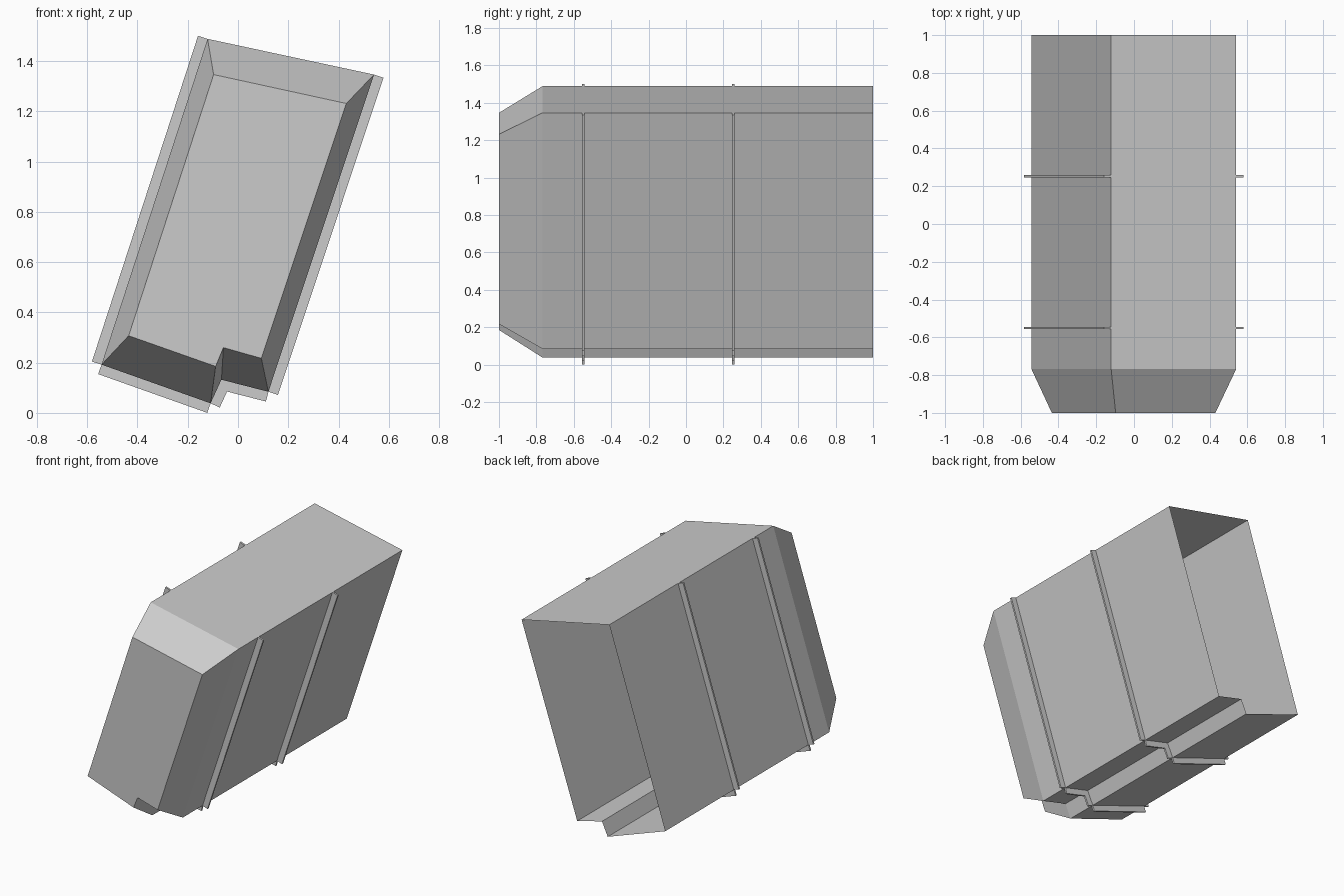
import bpy, bmesh
from mathutils import Vector

if "Cube" in bpy.data.objects:
    bpy.data.objects.remove(bpy.data.objects["Cube"])

grey = bpy.data.materials.new("light grey")
grey.diffuse_color = (0.6, 0.6, 0.6, 1)
grey.use_nodes = True
grey.node_tree.nodes["Principled BSDF"].inputs["Base Color"].default_value = grey.diffuse_color

# Cross-sections (x, z), clockwise from the upper left corner
outer = [(-0.121, 1.488), (0.541, 1.346), (0.121, 0.084),
         (-0.066, 0.132), (-0.109, 0.038), (-0.543, 0.192)]
nose = [(-0.097, 1.346), (0.431, 1.231), (0.093, 0.217),
        (-0.058, 0.260), (-0.089, 0.185), (-0.435, 0.307)]
RIB_HEIGHT, RIB_WIDTH = 0.04, 0.012


def add_object(name, bm):
    bmesh.ops.recalc_face_normals(bm, faces=bm.faces[:])
    mesh = bpy.data.meshes.new(name)
    bm.to_mesh(mesh)
    bm.free()
    mesh.materials.append(grey)
    obj = bpy.data.objects.new(name, mesh)
    bpy.context.collection.objects.link(obj)
    return obj


def loft(bm, sections):
    """Join (profile, y) rings with quads; returns the vertex rings."""
    rings = [[bm.verts.new((x, y, z)) for x, z in prof] for prof, y in sections]
    for a, b in zip(rings, rings[1:]):
        n = len(a)
        for i in range(n):
            j = (i + 1) % n
            bm.faces.new((a[i], a[j], b[j], b[i]))
    return rings


# Shell: tapered closed nose, straight body, open back
bm = bmesh.new()
rings = loft(bm, [(nose, -1.0), (outer, -0.768), (outer, 1.0)])
bm.faces.new(rings[0])
add_object("shell", bm)

# Thin ribs standing on every side except the top
names = ["top", "right", "lower_right", "notch", "lower_left", "left"]
for place, y in (("front", -0.55), ("rear", 0.253)):
    for i in range(1, 6):
        a, b = Vector(outer[i]), Vector(outer[(i + 1) % 6])
        d = (b - a).normalized()
        out = Vector((-d.y, d.x)) * RIB_HEIGHT
        strip = [a, b, b + out, a + out]
        bm = bmesh.new()
        ends = loft(bm, [(strip, y - RIB_WIDTH / 2), (strip, y + RIB_WIDTH / 2)])
        for ring in ends:
            bm.faces.new(ring)
        add_object(f"{place}_rib_{names[i]}", bm)
